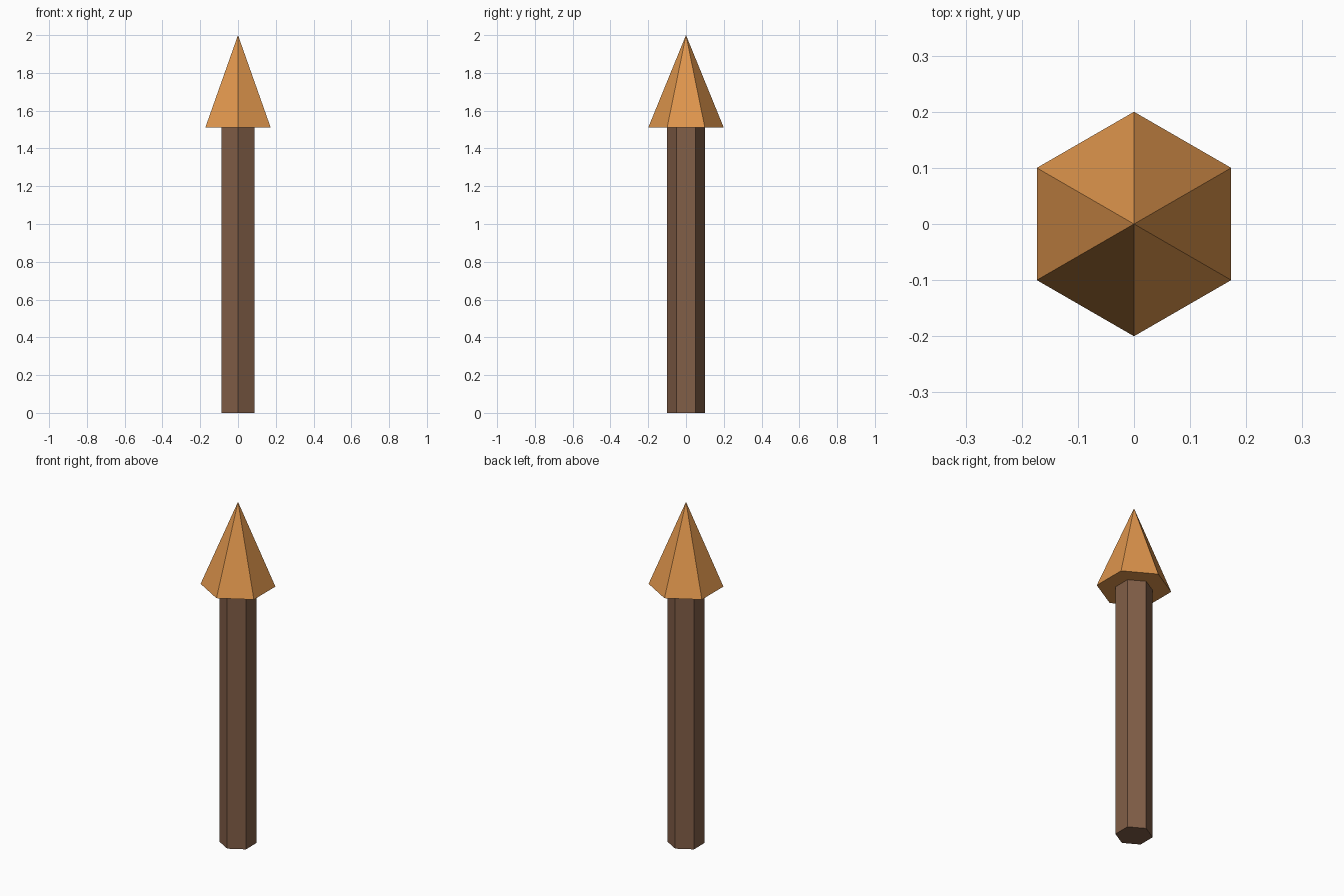
import bpy
import bmesh
import math

if "Cube" in bpy.data.objects:
    bpy.data.objects.remove(bpy.data.objects["Cube"])

SIDES = 6
HEAD_BASE = 1.51


def material(name, rgb):
    mat = bpy.data.materials.new(name)
    mat.diffuse_color = (*rgb, 1.0)
    mat.use_nodes = True
    mat.node_tree.nodes["Principled BSDF"].inputs["Base Color"].default_value = mat.diffuse_color
    return mat


def ring(bm, radius, z):
    # Hexagon with corners on the y axis
    angles = [math.pi / 2 + 2 * math.pi * i / SIDES for i in range(SIDES)]
    return [bm.verts.new((radius * math.cos(a), radius * math.sin(a), z)) for a in angles]


def finish(bm, name, mat):
    bmesh.ops.recalc_face_normals(bm, faces=bm.faces)
    mesh = bpy.data.meshes.new(name)
    bm.to_mesh(mesh)
    bm.free()
    mesh.materials.append(mat)
    obj = bpy.data.objects.new(name, mesh)
    bpy.context.collection.objects.link(obj)
    return obj


# Shaft: hexagonal prism
bm = bmesh.new()
low = ring(bm, 0.1, 0.0)
high = ring(bm, 0.1, HEAD_BASE)
for i in range(SIDES):
    j = (i + 1) % SIDES
    bm.faces.new((low[i], low[j], high[j], high[i]))
bm.faces.new(low)
bm.faces.new(high)
finish(bm, "shaft", material("dark brown wood", (0.22, 0.112, 0.063)))

# Pointed head: hexagonal pyramid
bm = bmesh.new()
base = ring(bm, 0.2, HEAD_BASE)
tip = bm.verts.new((0.0, 0.0, 2.0))
for i in range(SIDES):
    bm.faces.new((base[i], base[(i + 1) % SIDES], tip))
bm.faces.new(base)
finish(bm, "pointed_head", material("light orange wood", (0.74, 0.305, 0.074)))
